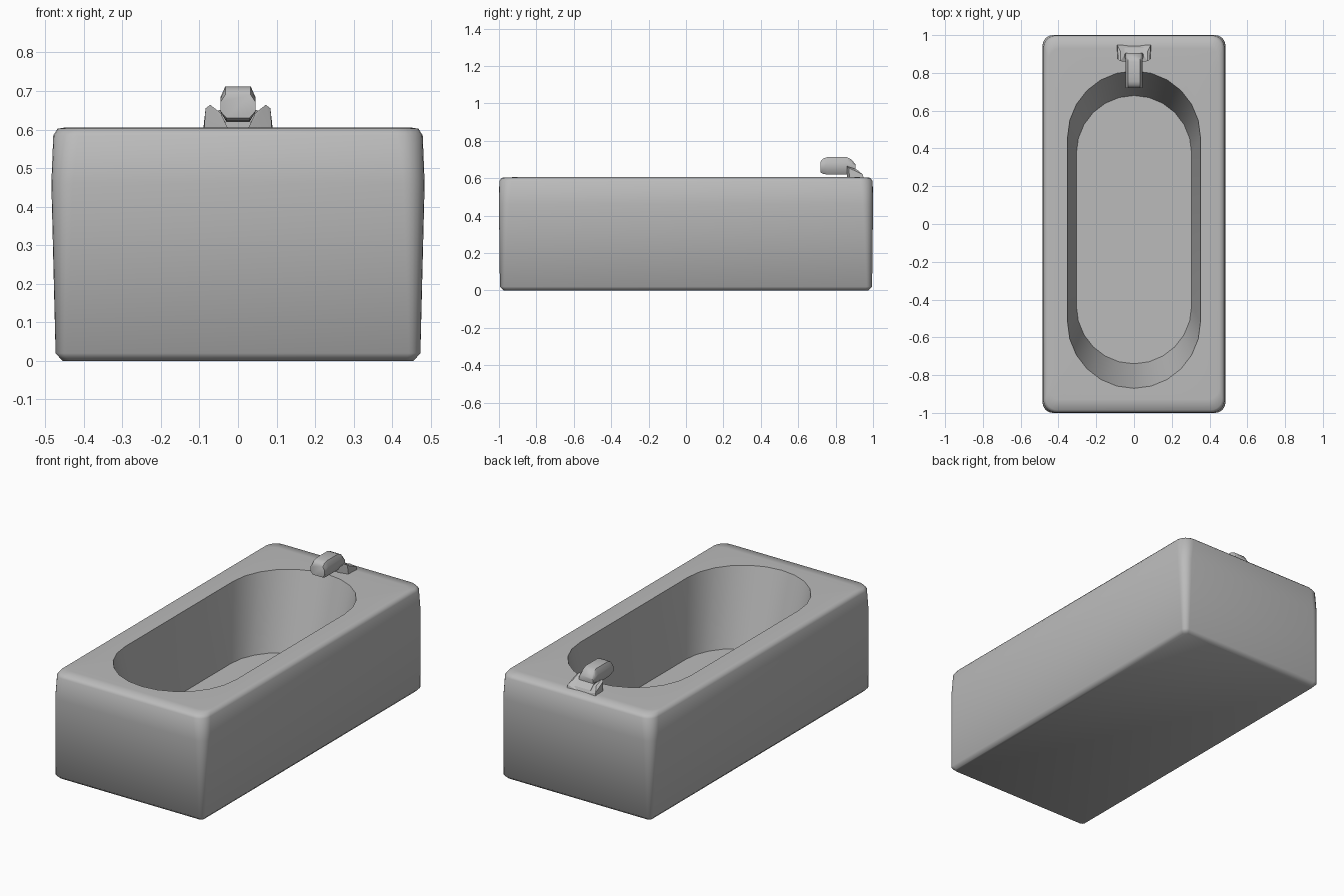
import bpy, bmesh, math
from mathutils import Vector

cube = bpy.data.objects.get("Cube")
if cube:
    bpy.data.objects.remove(cube, do_unlink=True)

grey = bpy.data.materials.new("plain_grey")
grey.use_nodes = True
grey.diffuse_color = (0.5, 0.5, 0.5, 1)
grey.node_tree.nodes["Principled BSDF"].inputs["Base Color"].default_value = (0.5, 0.5, 0.5, 1)


def finish(name, bm, angle):
    bmesh.ops.remove_doubles(bm, verts=bm.verts, dist=1e-4)
    bmesh.ops.recalc_face_normals(bm, faces=bm.faces)
    mesh = bpy.data.meshes.new(name)
    bm.to_mesh(mesh)
    bm.free()
    mesh.materials.append(grey)
    obj = bpy.data.objects.new(name, mesh)
    bpy.context.collection.objects.link(obj)
    bpy.ops.object.select_all(action='DESELECT')
    obj.select_set(True)
    bpy.context.view_layer.objects.active = obj
    bpy.ops.object.shade_smooth_by_angle(angle=math.radians(angle))
    return obj


def loft(name, rings, angle):
    """Skin a list of equal-length rings and cap both ends."""
    bm = bmesh.new()
    loops = [[bm.verts.new(p) for p in ring] for ring in rings]
    for a, b in zip(loops, loops[1:]):
        for i in range(len(a)):
            j = (i + 1) % len(a)
            bm.faces.new((a[i], a[j], b[j], b[i]))
    bm.faces.new(loops[0])
    bm.faces.new(loops[-1])
    return finish(name, bm, angle)


def hull(name, points):
    bm = bmesh.new()
    for p in points:
        bm.verts.new(p)
    bmesh.ops.convex_hull(bm, input=bm.verts)
    bmesh.ops.dissolve_limit(bm, angle_limit=0.02, verts=bm.verts, edges=bm.edges)
    return finish(name, bm, 20)


def rounded(hx, y0, y1, r, z, steps=6):
    """Rounded rectangle ring; a radius equal to hx gives a stadium."""
    ring = []
    corners = ((hx - r, y1 - r), (r - hx, y1 - r), (r - hx, y0 + r), (hx - r, y0 + r))
    for q, (cx, cy) in enumerate(corners):
        for i in range(steps + 1):
            a = math.pi / 2 * (q + i / steps)
            ring.append((cx + r * math.cos(a), cy + r * math.sin(a), z))
    return ring


# Tub: one skin from the underside, up the sides, over the rim, into the basin
loft("bathtub", [
    rounded(0.455, -0.975, 0.975, 0.02, 0.0),
    rounded(0.473, -0.995, 0.995, 0.03, 0.02),
    rounded(0.484, -1.0, 1.0, 0.055, 0.46),
    rounded(0.479, -0.998, 0.998, 0.065, 0.585),
    rounded(0.468, -0.985, 0.985, 0.065, 0.602),
    rounded(0.45, -0.93, 0.93, 0.06, 0.605),
    rounded(0.352, -0.87, 0.81, 0.352, 0.605),
    rounded(0.305, -0.74, 0.68, 0.305, 0.18),
], 50)

# Spout: an eight-sided bar with rounded-down ends
half = ((0.03, 0.0), (0.045, 0.28), (0.045, 0.7), (0.033, 1.0))
section = list(half) + [(-x, t) for x, t in reversed(half)]
stations = ((0.72, 0.63, 0.69), (0.735, 0.622, 0.706), (0.755, 0.62, 0.712),
            (0.86, 0.62, 0.712), (0.885, 0.625, 0.7), (0.905, 0.635, 0.675))
loft("spout", [[(x, y, lo + (hi - lo) * t) for x, t in section]
               for y, lo, hi in stations], 50)

# Pedestal under the rear of the spout, sloping down to the back
hull("faucet_base", [(x, y, z) for x in (-0.05, 0.05) for y, z in
                     ((0.865, 0.6), (0.865, 0.64), (0.9, 0.65), (0.945, 0.6), (0.935, 0.62))])

# Handles: wedges leaning outwards on each side
for side, label in ((1, "left"), (-1, "right")):
    hull(label + "_handle", [(side * x, y, z) for x, y, z in (
        (0.025, 0.86, 0.6), (0.088, 0.875, 0.6), (0.025, 0.945, 0.6), (0.09, 0.95, 0.6),
        (0.045, 0.86, 0.643), (0.072, 0.862, 0.664), (0.084, 0.87, 0.655),
        (0.04, 0.91, 0.635), (0.072, 0.915, 0.645), (0.088, 0.945, 0.62))])
